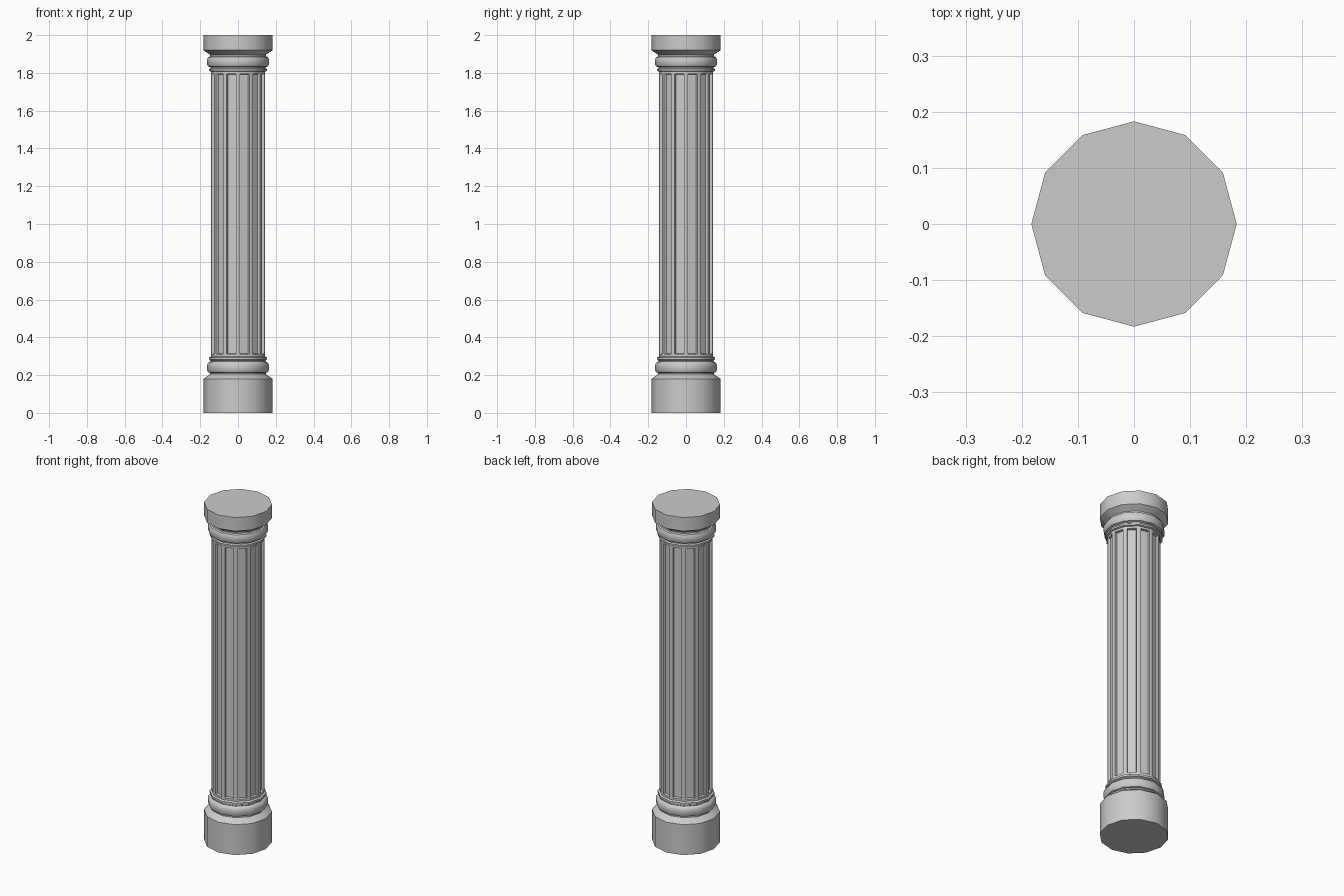
import bpy, bmesh
from math import cos, sin, tau, radians

if "Cube" in bpy.data.objects:
    bpy.data.objects.remove(bpy.data.objects["Cube"])

SIDES = 12


def lathe(name, profile, cap_bottom=False, cap_top=False, flutes=False):
    """Revolve (radius, z) points, listed bottom to top, into a 12-sided part."""
    bm = bmesh.new()
    rings = [[bm.verts.new((r * cos(tau * i / SIDES), r * sin(tau * i / SIDES), z))
              for i in range(SIDES)] for r, z in profile]
    sides = []
    for a, b in zip(rings, rings[1:]):
        for i in range(SIDES):
            j = (i + 1) % SIDES
            sides.append(bm.faces.new((a[i], a[j], b[j], b[i])))
    if cap_bottom:
        bm.faces.new(rings[0][::-1])
    if cap_top:
        bm.faces.new(rings[-1])
    bm.normal_update()
    if flutes:
        # one sunken panel in each facet
        bmesh.ops.inset_individual(bm, faces=sides, thickness=0.017)
        bmesh.ops.inset_individual(bm, faces=sides, thickness=0.004, depth=-0.013)
    mesh = bpy.data.meshes.new(name)
    bm.to_mesh(mesh)
    bm.free()
    obj = bpy.data.objects.new(name, mesh)
    bpy.context.collection.objects.link(obj)
    bpy.ops.object.select_all(action='DESELECT')
    obj.select_set(True)
    bpy.context.view_layer.objects.active = obj
    bpy.ops.object.shade_smooth_by_angle(angle=radians(35))
    return obj


# Plinth with chamfer, round moulding and thin ring
lathe("base", [(0.183, 0), (0.183, 0.18), (0.148, 0.205), (0.148, 0.212),
               (0.157, 0.215), (0.163, 0.225), (0.163, 0.255), (0.157, 0.266),
               (0.146, 0.272), (0.146, 0.278), (0.153, 0.282), (0.153, 0.293),
               (0.143, 0.299)], cap_bottom=True)

# Fluted shaft
lathe("shaft", [(0.143, 0.299), (0.143, 1.807)], flutes=True)

# Thin ring, round moulding and flared top block
lathe("capital", [(0.143, 1.807), (0.153, 1.81), (0.153, 1.82), (0.146, 1.825),
                  (0.146, 1.83), (0.157, 1.834), (0.163, 1.843), (0.163, 1.873),
                  (0.157, 1.884), (0.148, 1.888), (0.148, 1.896),
                  (0.183, 1.92), (0.183, 2.0)], cap_top=True)
